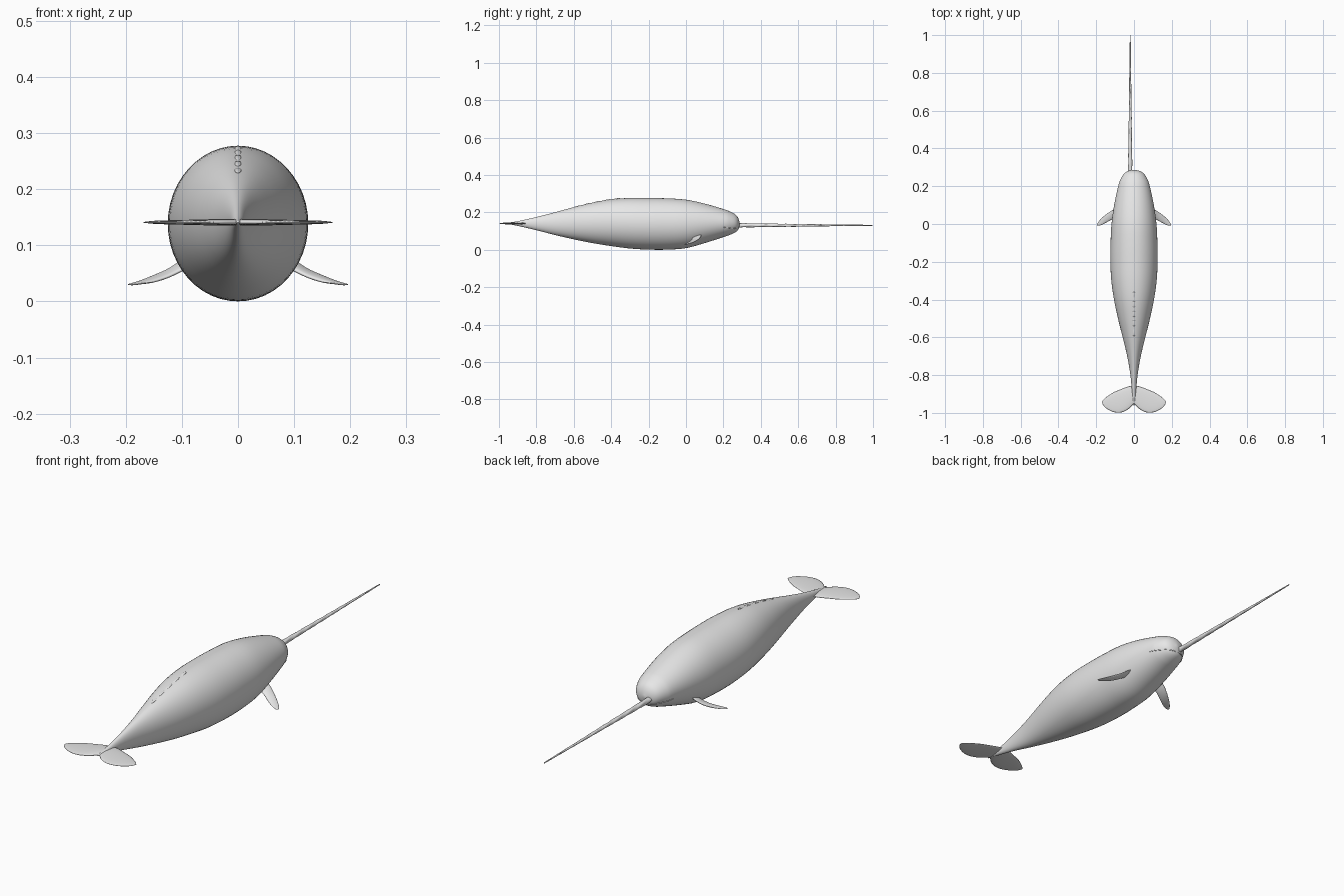
import bpy, bmesh
from math import sin, cos, pi, tau, sqrt
from mathutils import Vector

cube = bpy.data.objects.get("Cube")
if cube:
    bpy.data.objects.remove(cube, do_unlink=True)

# Single skin colour
skin = bpy.data.materials.new("grey skin")
skin.use_nodes = True
GREY = (0.8, 0.8, 0.8, 1)
skin.diffuse_color = GREY
skin.node_tree.nodes["Principled BSDF"].inputs["Base Color"].default_value = GREY


def loft(name, rings):
    """Skin a list of equal-length rings and close both ends."""
    bm = bmesh.new()
    loops = [[bm.verts.new(p) for p in ring] for ring in rings]
    n = len(loops[0])
    for a, b in zip(loops, loops[1:]):
        for i in range(n):
            j = (i + 1) % n
            bm.faces.new((a[i], a[j], b[j], b[i]))
    bm.faces.new(loops[0])
    bm.faces.new(loops[-1])
    bmesh.ops.recalc_face_normals(bm, faces=bm.faces)
    for face in bm.faces:
        face.smooth = True
    mesh = bpy.data.meshes.new(name)
    bm.to_mesh(mesh)
    bm.free()
    mesh.materials.append(skin)
    obj = bpy.data.objects.new(name, mesh)
    bpy.context.collection.objects.link(obj)
    return obj


def refine(stations, steps):
    """Smoothly interpolate between station tuples."""
    pts = [stations[0], *stations, stations[-1]]
    out = []
    for a, b, c, d in zip(pts, pts[1:], pts[2:], pts[3:]):
        for s in range(steps):
            t = s / steps
            out.append([
                q + t / 2 * (r - p + t * (2 * p - 5 * q + 4 * r - u + t * (3 * (q - r) + u - p)))
                for p, q, r, u in zip(a, b, c, d)])
    out.append(list(stations[-1]))
    return out


# Body: y, half width, bottom z, top z
BODY = refine([
    (.287, .004, .136, .144), (.28, .032, .11, .168), (.265, .054, .094, .188),
    (.235, .072, .08, .205), (.2, .084, .068, .218), (.1, .105, .036, .247),
    (0, .119, .009, .268), (-.1, .124, .001, .275), (-.2, .125, .001, .277),
    (-.3, .12, .007, .277), (-.4, .106, .02, .27), (-.5, .085, .036, .252),
    (-.6, .06, .056, .228), (-.7, .036, .079, .201), (-.8, .019, .105, .175),
    (-.9, .01, .128, .153), (-.96, .003, .14, .144)], 4)


def body_ring(y, w, low, high, n=48):
    mid, h = (low + high) / 2, (high - low) / 2
    return [Vector((w * cos(tau * i / n), y, mid + h * sin(tau * i / n))) for i in range(n)]


loft("body", [body_ring(*s) for s in BODY])

# Low bumps along the dorsal ridge
for k, s in enumerate(s for s in BODY if -.62 < s[0] < -.37):
    if k % 2 == 0:
        bpy.ops.mesh.primitive_uv_sphere_add(segments=12, ring_count=8, radius=1,
                                             location=(0, s[0], s[3] - .001))
        bump = bpy.context.object
        bump.name = "dorsal_bump"
        bump.scale = (.006, .022, .003)
        bump.rotation_euler.x = .2
        bump.data.materials.append(skin)
        bpy.ops.object.shade_smooth()

# Tusk: tapered rod with three twisted ridges
tusk = []
for k in range(121):
    t = k / 120
    r = .0115 * (1 - t) + .0022 * t
    ring = []
    for i in range(18):
        a = tau * i / 18
        ridge = r * (1 + .07 * cos(3 * a - 60 * t))
        ring.append((-.02 + ridge * cos(a), .25 + .75 * t, .131 + ridge * sin(a)))
    tusk.append(ring)
loft("tusk", tusk)


def blade(name, stations, side):
    """Thin fin: x, front y, back y, front z, back z, half thickness."""
    rings = []
    for x, y0, y1, z0, z1, h in refine(stations, 5):
        ring = []
        for i in range(20):
            a = tau * i / 20
            t = (1 - cos(a)) / 2
            ring.append((side * x, y0 + (y1 - y0) * t, z0 + (z1 - z0) * t + h * sin(a)))
        rings.append(ring)
    return loft(name, rings)


FLUKE = [(x, y0, y1, .141, .141, h) for x, y0, y1, h in (
    (0, -.855, -.95, .006), (.03, -.86, -.98, .006), (.07, -.875, -.998, .005),
    (.11, -.892, -.995, .004), (.145, -.915, -.977, .003),
    (.162, -.93, -.96, .0015), (.169, -.938, -.946, .0005))]
FLIPPER = [
    (.075, .085, .035, .088, .07, .006), (.1, .08, .032, .072, .056, .007),
    (.125, .067, .02, .056, .044, .006), (.15, .049, .006, .045, .036, .005),
    (.172, .03, -.005, .037, .032, .003), (.188, .012, -.009, .032, .03, .002),
    (.196, .0, -.006, .031, .03, .0005)]

for side, label in ((1, "left"), (-1, "right")):
    blade(label + "_fluke", FLUKE, side)
    blade(label + "_flipper", FLIPPER, side)


def surface(y, z, side):
    """Point on the body side at a given y and height."""
    s = min(BODY, key=lambda q: abs(q[0] - y))
    mid, h = (s[2] + s[3]) / 2, (s[3] - s[2]) / 2
    f = max(-1, min(1, (z - mid) / h))
    return Vector((side * s[1] * sqrt(1 - f * f), s[0], mid + h * f))


# Mouth line: a fine lip following the snout
heads = [s for s in BODY if .2 <= s[0] <= .281]
half = [(s[0], .113 + .15 * (.28 - s[0]) ** 1.2) for s in heads]
path = [surface(y, z, 1) for y, z in reversed(half)] + [surface(y, z, -1) for y, z in half]
curve = bpy.data.curves.new("mouth", "CURVE")
curve.dimensions = "3D"
curve.bevel_depth = .0018
curve.bevel_resolution = 2
line = curve.splines.new("POLY")
line.points.add(len(path) - 1)
for point, co in zip(line.points, path):
    point.co = (*co, 1)
curve.materials.append(skin)
bpy.context.collection.objects.link(bpy.data.objects.new("mouth", curve))
